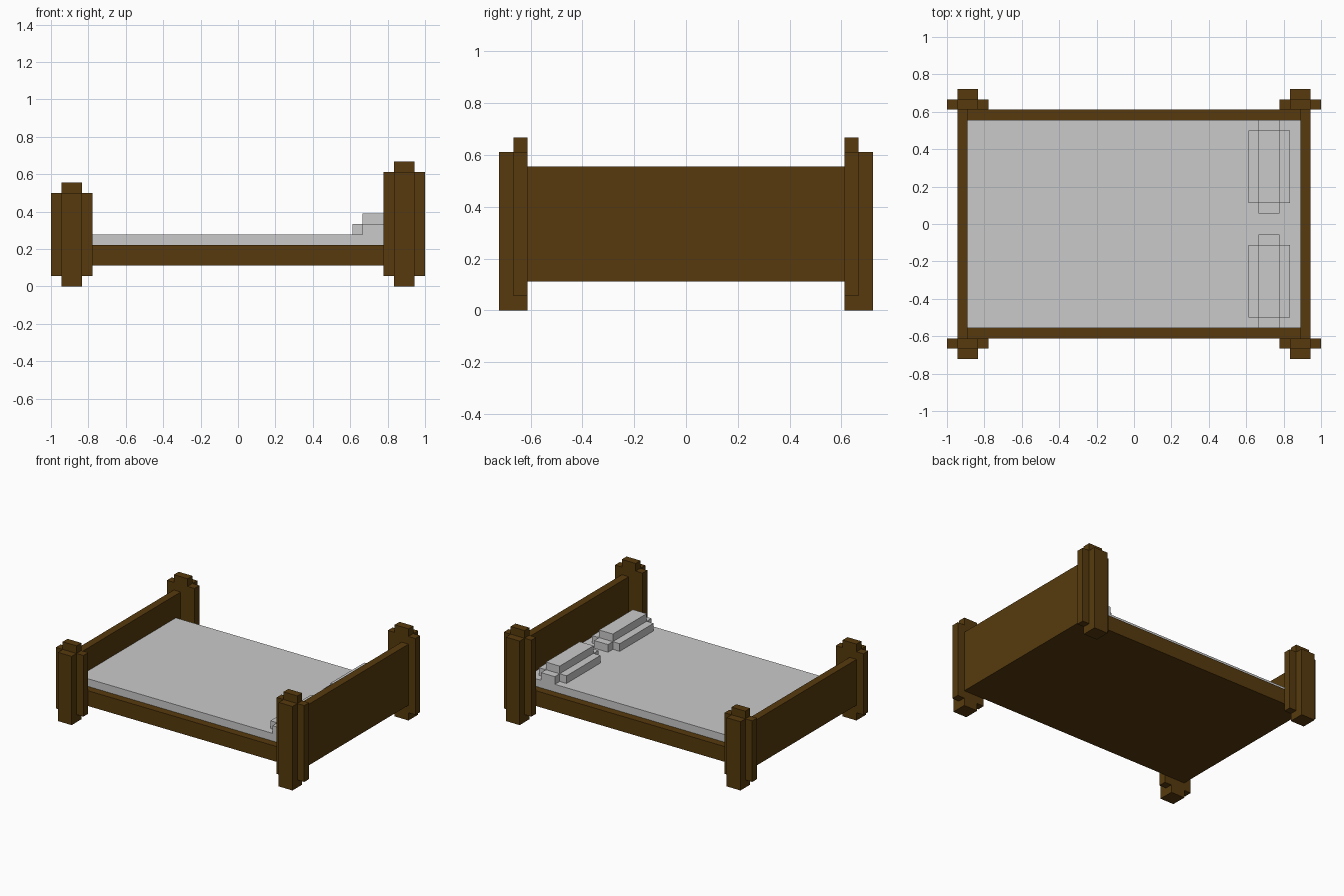
import bpy
import bmesh
from mathutils import Vector

if "Cube" in bpy.data.objects:
    bpy.data.objects.remove(bpy.data.objects["Cube"])

U = 1 / 18  # block size: the bed is 36 blocks long


def material(name, rgb):
    m = bpy.data.materials.new(name)
    m.diffuse_color = (*rgb, 1)
    m.use_nodes = True
    m.node_tree.nodes["Principled BSDF"].inputs["Base Color"].default_value = m.diffuse_color
    return m


wood = material("dark_wood", (0.095, 0.042, 0.004))
linen = material("pale_linen", (0.59, 0.59, 0.59))


def blocks(name, mat, boxes, sx=1, sy=1):
    """One object from boxes (x0, x1, y0, y1, z0, z1) in block units, mirrored by sx and sy."""
    bm = bmesh.new()
    for x0, x1, y0, y1, z0, z1 in boxes:
        verts = bmesh.ops.create_cube(bm, size=1)["verts"]
        size = Vector((x1 - x0, y1 - y0, z1 - z0)) * U
        mid = Vector((sx * (x0 + x1), sy * (y0 + y1), z0 + z1)) * U / 2
        for v in verts:
            v.co = v.co * size + mid
    me = bpy.data.meshes.new(name)
    bm.to_mesh(me)
    bm.free()
    me.materials.append(mat)
    ob = bpy.data.objects.new(name, me)
    bpy.context.collection.objects.link(ob)


# Frame with side rails, and the mattress set between them
blocks("bed_frame", wood, [(-16, 16, -11, 11, 2, 4)])
blocks("mattress", linen, [(-16, 16, -10, 10, 4, 5)])

# Head end (+x) is two blocks taller than the foot end (-x)
for end, sx, h in (("head", 1, 12), ("foot", -1, 10)):
    blocks(end + "board", wood, [(16, 17, -11, 11, 2, h - 2)], sx)
    for side, sy in (("front", -1), ("back", 1)):
        blocks(f"{end}_{side}_post", wood, [
            (15, 17, 11, 13, 0, h - 1),   # column
            (15, 17, 11, 12, h - 1, h),   # cap
            (14, 15, 11, 12, 1, h - 1),   # inner wing
            (17, 18, 11, 12, 1, h - 1),   # outer wing
        ], sx, sy)

# Stepped pillows
for side, sy in (("front", -1), ("back", 1)):
    blocks(side + "_pillow", linen, [
        (11, 15, 2, 9, 5, 6),    # wide base
        (12, 14, 1, 2, 5, 6),    # inner end
        (12, 14, 9, 10, 5, 6),   # outer end
        (12, 14, 2, 9, 6, 7),    # raised middle
    ], 1, sy)
